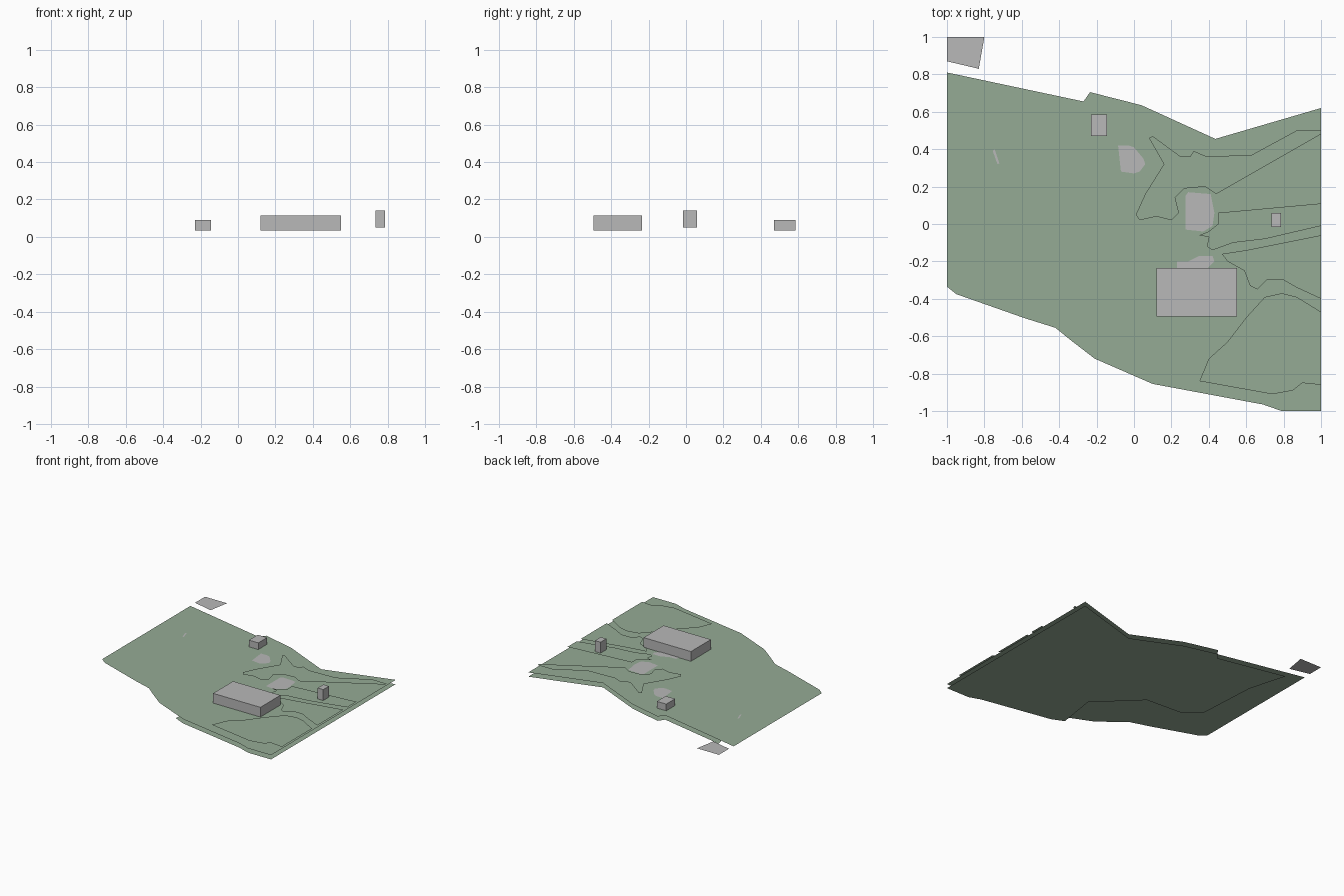
import bpy
import bmesh
from mathutils import Matrix, Vector

default_cube = bpy.data.objects.get("Cube")
if default_cube:
    bpy.data.objects.remove(default_cube, do_unlink=True)


def make_material(name, colour):
    material = bpy.data.materials.new(name)
    material.use_nodes = True
    rgba = (*colour, 1)
    material.diffuse_color = rgba
    material.node_tree.nodes["Principled BSDF"].inputs["Base Color"].default_value = rgba
    return material


ground_green = make_material("ground green", (.3, .41, .3))
model_grey = make_material("model grey", (.48, .48, .48))


def add_object(name, mesh_builder, material):
    """Store the bmesh as a named object with a single material."""
    mesh = bpy.data.meshes.new(name)
    mesh_builder.to_mesh(mesh)
    mesh_builder.free()
    mesh.materials.append(material)
    new_object = bpy.data.objects.new(name, mesh)
    bpy.context.scene.collection.objects.link(new_object)
    return new_object


def add_sheet(name, outline, height, material):
    """Flat sheet facing up, cut to an outline."""
    builder = bmesh.new()
    face = builder.faces.new([builder.verts.new((x, y, height)) for x, y in outline])
    face.normal_update()
    if face.normal.z < 0:
        face.normal_flip()
    bmesh.ops.triangulate(builder, faces=[face])
    return add_object(name, builder, material)


def add_block(name, low, high, material):
    """Box between two opposite corners."""
    low, high = Vector(low), Vector(high)
    builder = bmesh.new()
    placement = Matrix.Translation((low + high) / 2) @ Matrix.Diagonal((*(high - low), 1))
    bmesh.ops.create_cube(builder, size=1, matrix=placement)
    return add_object(name, builder, material)


# Heights of the stacked terrain sheets
base_level, ground_level, ridge_level = 0, .035, .05
patch_level = ground_level + .003

# Main terrain and the lower sheet, sharing the back and front edges
back_edge = [(-.27, .655), (-.235, .705), (.04, .635), (.435, .455), (1, .62)]
front_edge = [(1, -1), (.79, -1), (.69, -.965), (.1, -.855)]
ground_west = [(-.21, -.72), (-.34, -.62), (-.42, -.555), (-.58, -.505),
               (-.95, -.375), (-1, -.335), (-1, .81)]
lower_west = [(0, -.81), (.05, -.48), (-.27, -.17), (-.6, -.15),
              (-.72, -.05), (-.75, .46), (-.84, .775)]
add_sheet("main_ground", back_edge + front_edge + ground_west, ground_level, ground_green)
add_sheet("lower_ground", back_edge + front_edge + lower_west, base_level, ground_green)

# Raised ridges running in from the east edge
ridges = {
    "back_ridge": [
        (1, .5), (.87, .5), (.63, .37), (.39, .36), (.32, .39), (.3, .36), (.25, .36),
        (.1, .47), (.08, .46), (.16, .32), (.06, .16), (.01, .05), (.03, .02),
        (.12, .04), (.2, .02), (.24, .06), (.22, .14), (.27, .19), (.38, .2),
        (.44, .16), (1, .48)],
    "tower_ridge": [
        (1, .11), (.45, .06), (.45, 0), (.4, -.04), (.35, -.06), (.4, -.07),
        (.39, -.12), (.42, -.14), (.53, -.1), (.7, -.08), (1, -.01)],
    "middle_ridge": [
        (1, -.06), (.6, -.14), (.47, -.16), (.5, -.2), (.59, -.25), (.62, -.33),
        (.66, -.35), (.71, -.3), (.8, -.3), (.87, -.34), (1, -.4)],
    "front_ridge": [
        (1, -.47), (.87, -.39), (.79, -.37), (.7, -.39), (.6, -.5), (.5, -.63),
        (.4, -.72), (.35, -.84), (.74, -.91), (.85, -.89), (.9, -.85), (1, -.86)],
}
for name, outline in ridges.items():
    add_sheet(name, outline, ridge_level, ground_green)

# Flat grey patches laid over the ground
patches = {
    "centre_patch": [(.275, -.03), (.275, .15), (.29, .17), (.41, .16),
                     (.43, .06), (.42, -.01), (.37, -.04)],
    "pond_patch": [(-.085, .42), (-.03, .42), (0, .41), (.05, .35), (.06, .32),
                   (.03, .28), (0, .27), (-.07, .28)],
    "hall_patch": [(.23, -.24), (.23, -.2), (.29, -.2), (.35, -.17), (.42, -.17),
                   (.43, -.2), (.39, -.24)],
    "narrow_strip": [(-.755, .39), (-.745, .4), (-.72, .325), (-.73, .32)],
}
for name, outline in patches.items():
    add_sheet(name, outline, patch_level, model_grey)

# Detached corner sheet
corner = [(-1, 1), (-.8, 1), (-.83, .83), (-1, .87)]
add_sheet("corner_sheet", corner, patch_level, model_grey)

# Buildings
add_block("long_hall", (.12, -.495, .035), (.55, -.235, .115), model_grey)
add_block("small_house", (-.23, .47, .035), (-.145, .585, .09), model_grey)
add_block("tower", (.735, -.015, .05), (.785, .06, .14), model_grey)
